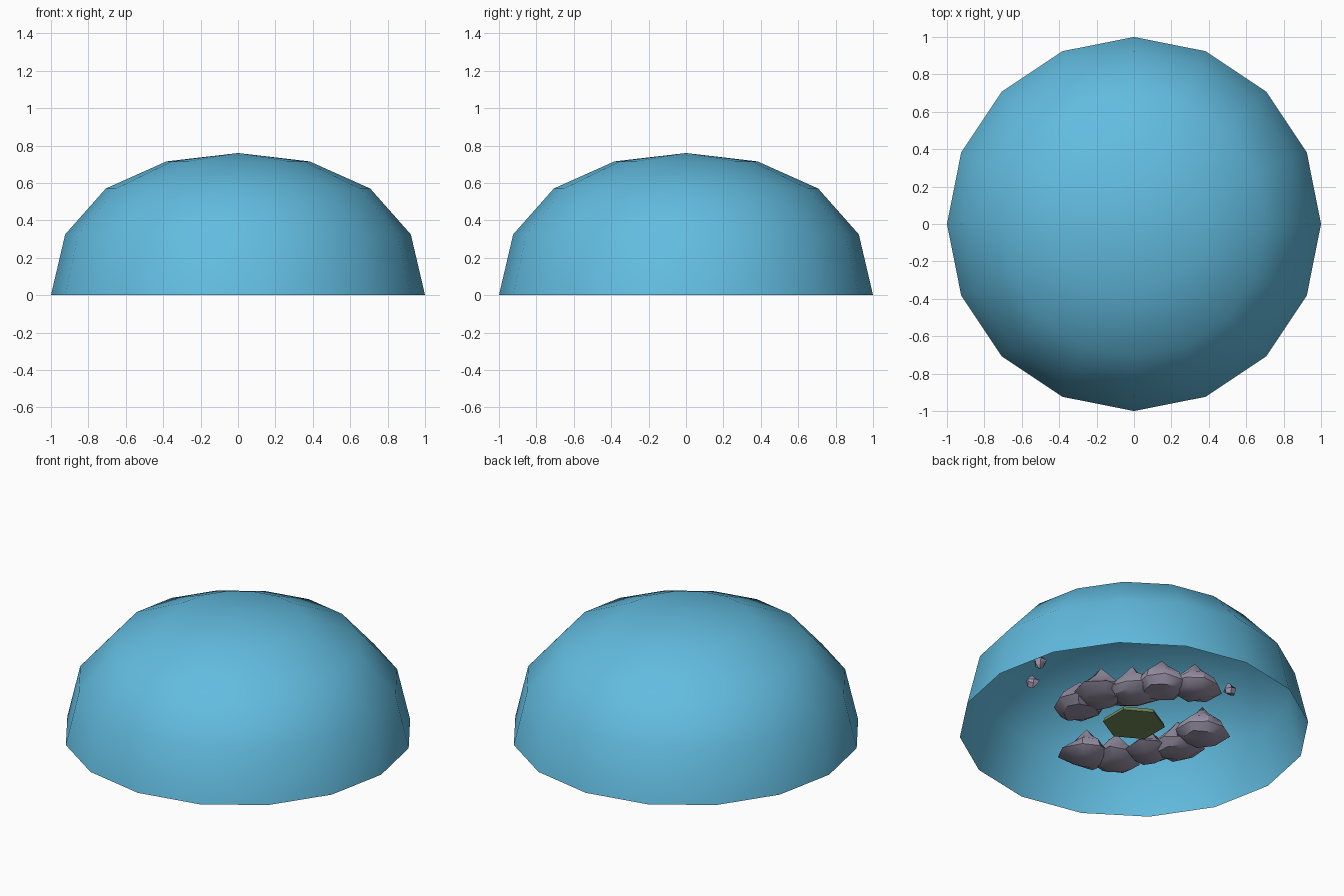
import bpy, bmesh, math, random
from mathutils import Vector

if "Cube" in bpy.data.objects:
    bpy.data.objects.remove(bpy.data.objects["Cube"])

random.seed(4)


def material(name, rgb):
    m = bpy.data.materials.new(name)
    lin = [((c / 255 + 0.055) / 1.055) ** 2.4 for c in rgb]
    m.diffuse_color = (*lin, 1)
    m.use_nodes = True
    m.node_tree.nodes["Principled BSDF"].inputs["Base Color"].default_value = m.diffuse_color
    return m


SKY = material("sky blue", (98, 188, 224))
ROCK = material("purple grey rock", (158, 150, 172))
GRASS = material("moss green", (118, 140, 92))


def lathe(name, profile, sides, mat, centre=(0, 0, 0), jitter=0.0, turn=0.0):
    """Revolve (radius, z) points; zero radius makes a pole, jitter roughens it."""
    bm = bmesh.new()
    rings = []
    for r, z in profile:
        ring = []
        for i in range(1 if r == 0 else sides):
            a = turn + 2 * math.pi * i / sides
            k = r * (1 + random.uniform(-jitter, jitter))
            dz = random.uniform(-jitter, jitter) * 0.06
            ring.append(bm.verts.new((k * math.cos(a), k * math.sin(a), z + dz)))
        rings.append(ring)
    for lo, hi in zip(rings, rings[1:]):
        for i in range(sides):
            j = (i + 1) % sides
            if len(lo) == 1:
                bm.faces.new((lo[0], hi[j], hi[i]))
            elif len(hi) == 1:
                bm.faces.new((lo[i], lo[j], hi[0]))
            else:
                bm.faces.new((lo[i], lo[j], hi[j], hi[i]))
    me = bpy.data.meshes.new(name)
    bm.to_mesh(me)
    bm.free()
    me.materials.append(mat)
    ob = bpy.data.objects.new(name, me)
    ob.location = centre
    bpy.context.collection.objects.link(ob)
    return ob


def smooth(ob, angle=None):
    if angle is None:
        ob.data.polygons.foreach_set("use_smooth", [True] * len(ob.data.polygons))
        return
    bpy.ops.object.select_all(action="DESELECT")
    ob.select_set(True)
    bpy.context.view_layer.objects.active = ob
    bpy.ops.object.shade_smooth_by_angle(angle=math.radians(angle))


def ground(r, h):
    """Place by sideways and forward distance along the layout's diagonal axis."""
    a = math.radians(50)
    return Vector((h * math.cos(a) - r * math.sin(a), h * math.sin(a) + r * math.cos(a), 0))


# Open sky dome
dome = lathe("sky_dome", [(1, 0), (0.924, 0.325), (0.707, 0.57), (0.383, 0.715), (0, 0.76)], 16, SKY)
smooth(dome)

# Small green island in the middle
lathe("island", [(0, 0.035), (0.18, 0.035), (0.17, 0.06), (0, 0.08)], 6, GRASS, turn=math.radians(30))

# Two arcs of mountains: (sideways, forward, size)
peaks = [(-0.31, 0.16, 1.0), (-0.19, 0.30, 1.0), (-0.01, 0.33, 1.0), (0.16, 0.40, 1.0), (0.35, 0.38, 0.95),
         (-0.27, -0.38, 0.95), (-0.10, -0.43, 0.95), (0.09, -0.34, 0.85), (0.25, -0.29, 0.95), (0.39, -0.14, 1.0)]
for n, (r, h, s) in enumerate(peaks):
    prof = [(0, 0.012), (0.10, 0.018), (0.16, 0.055), (0.115, 0.105), (0.05, 0.17), (0, 0.225)]
    ob = lathe(f"mountain_{n + 1}", [(a * s, z * s) for a, z in prof], 8, ROCK,
               ground(r, h), 0.12, random.uniform(0, 6))
    smooth(ob, 35)

# Small floating boulders
for n, (r, h, z) in enumerate([(-0.58, 0.22, 0.19), (-0.54, 0.32, 0.26), (0.55, 0.22, 0.13)]):
    prof = [(0, -0.035), (0.028, -0.018), (0.038, 0.008), (0.018, 0.03), (0, 0.042)]
    ob = lathe(f"boulder_{n + 1}", prof, 6, ROCK, ground(r, h) + Vector((0, 0, z)), 0.2)
    smooth(ob, 35)
